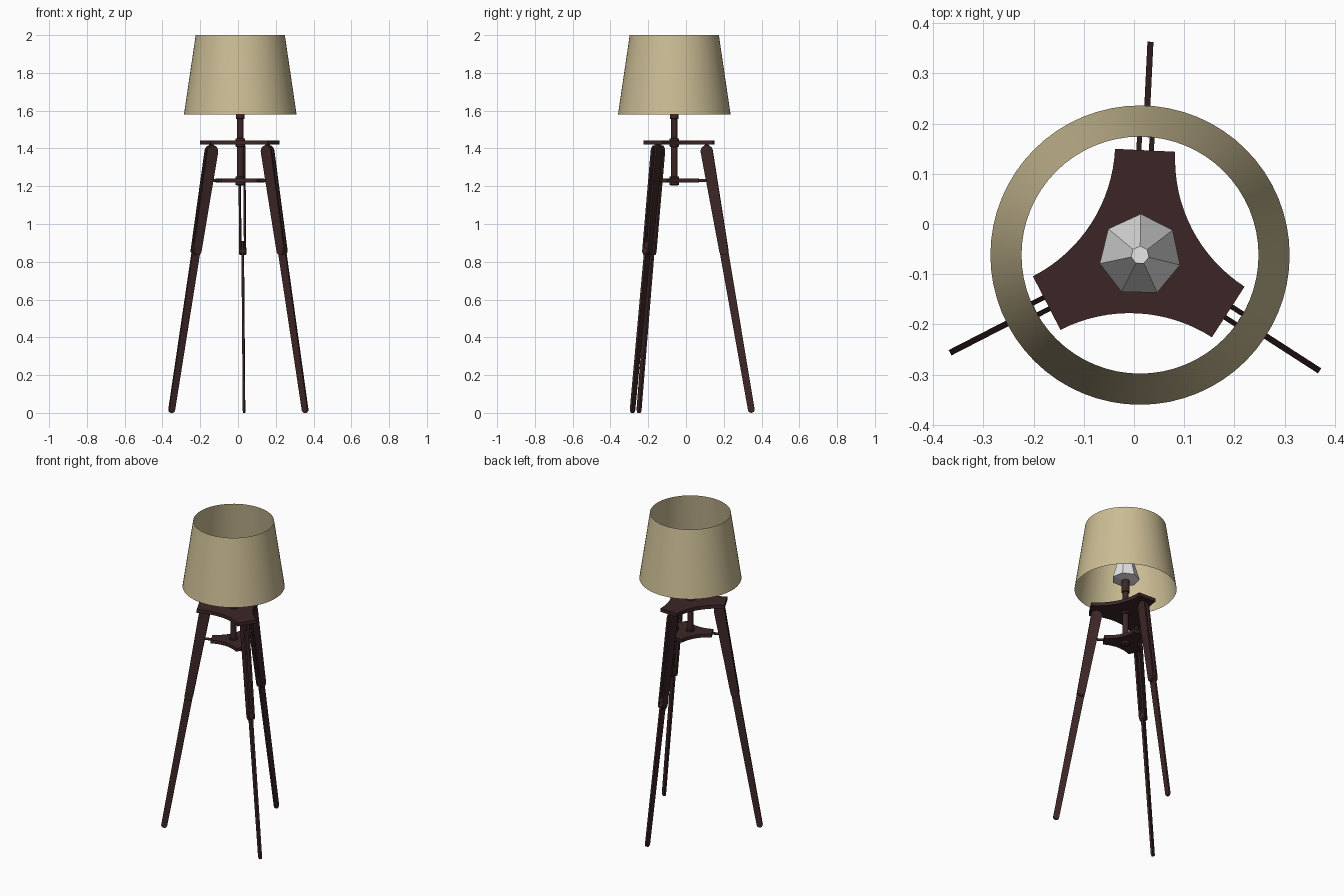
import bpy, bmesh, math
from math import sin, cos, pi, radians
from mathutils import Vector

if "Cube" in bpy.data.objects:
    bpy.data.objects.remove(bpy.data.objects["Cube"])

CX, CY = 0.012, -0.062                     # lamp axis
ANGLES = [radians(87.2 + 120 * k) for k in range(3)]
NAMES = ["back", "left", "right"]


def material(name, rgb):
    m = bpy.data.materials.new(name)
    m.diffuse_color = (*rgb, 1)
    m.use_nodes = True
    m.node_tree.nodes["Principled BSDF"].inputs["Base Color"].default_value = m.diffuse_color
    return m


WOOD = material("dark wood", (0.046, 0.019, 0.020))
FABRIC = material("beige fabric", (0.60, 0.51, 0.30))
WHITE = material("white bulb", (0.80, 0.80, 0.80))


def finish(name, bm, mat, angle=0.0, smooth=True):
    """Turn a bmesh into an object placed on the lamp axis."""
    bmesh.ops.recalc_face_normals(bm, faces=bm.faces)
    me = bpy.data.meshes.new(name)
    bm.to_mesh(me)
    bm.free()
    me.materials.append(mat)
    ob = bpy.data.objects.new(name, me)
    bpy.context.collection.objects.link(ob)
    ob.location = (CX, CY, 0)
    ob.rotation_euler.z = angle
    if smooth:
        bpy.ops.object.select_all(action='DESELECT')
        ob.select_set(True)
        bpy.context.view_layer.objects.active = ob
        bpy.ops.object.shade_smooth_by_angle(angle=radians(35))
    return ob


def prism(name, pts, push, mat, angle=0.0):
    """Extrude a closed outline along a vector."""
    bm = bmesh.new()
    face = bm.faces.new([bm.verts.new(p) for p in pts])
    ext = bmesh.ops.extrude_face_region(bm, geom=[face])
    verts = [v for v in ext["geom"] if isinstance(v, bmesh.types.BMVert)]
    bmesh.ops.translate(bm, vec=push, verts=verts)
    return finish(name, bm, mat, angle)


def lathe(name, profile, sides, mat, start=0.0, caps=True, smooth=True):
    """Revolve (radius, z) points around the lamp axis."""
    bm = bmesh.new()
    rings = [[bm.verts.new((r * cos(start + 2 * pi * i / sides),
                            r * sin(start + 2 * pi * i / sides), z))
              for i in range(sides)] for r, z in profile]
    for a, b in zip(rings, rings[1:]):
        for i in range(sides):
            j = (i + 1) % sides
            bm.faces.new((a[i], a[j], b[j], b[i]))
    if caps:
        bm.faces.new(rings[0])
        bm.faces.new(rings[-1])
    return finish(name, bm, mat, 0, smooth)


def board(name, p, rp, q, rq, offset, thick, angle):
    """Tapered board with rounded ends from p (top) to q, in the radial plane."""
    p, q = Vector(p), Vector(q)
    d = (p - q).normalized()
    n = Vector((d.y, -d.x))
    pts = []
    for c, r, s in ((p, rp, 1), (q, rq, -1)):
        for k in range(13):
            t = pi * k / 12
            v = c + s * r * (n * cos(t) + d * sin(t))
            pts.append((v.x, offset - thick / 2, v.y))
    return prism(name, pts, (0, thick, 0), WOOD, angle)


def rod(name, a, b, r, angle):
    """Cylinder between two points in the leg's local frame."""
    a, b = Vector(a), Vector(b)
    bm = bmesh.new()
    bmesh.ops.create_cone(bm, cap_ends=True, segments=16, radius1=r, radius2=r,
                          depth=(b - a).length)
    bm.transform((b - a).to_track_quat('Z', 'Y').to_matrix().to_4x4())
    bmesh.ops.translate(bm, vec=(a + b) / 2, verts=bm.verts)
    return finish(name, bm, WOOD, angle)


def tri_plate(name, scale, z, thick):
    """Three-armed plate with concave sides."""
    R, H, M = 0.209 * scale, 0.06 * scale, 0.116 * scale
    pts = []
    for a in ANGLES:
        u, t = Vector((cos(a), sin(a))), Vector((-sin(a), cos(a)))
        start = u * R + t * H
        b = a + 2 * pi / 3
        end = Vector((cos(b), sin(b))) * R - Vector((-sin(b), cos(b))) * H
        pts.append(u * R - t * H)
        # circular arc through start, mid and end
        m = a + pi / 3
        w, e = Vector((cos(m), sin(m))), (end - start).normalized()
        half = (end - start).length / 2
        sag = start.dot(w) - M
        rad = (half * half + sag * sag) / (2 * sag)
        c = w * (M + rad)
        span = math.asin(half / rad)
        for k in range(17):
            f = -span + 2 * span * k / 16
            pts.append(c - w * rad * cos(f) + e * rad * sin(f))
    return prism(name, [(p.x, p.y, z) for p in pts], (0, 0, thick), WOOD)


# Shade: open tapered drum
lathe("lamp_shade", [(0.298, 1.58), (0.236, 2.0)], 64, FABRIC, caps=False)

# Bulb: seven-sided faceted cone
lathe("bulb", [(0.022, 1.635), (0.082, 1.645), (0.018, 1.87)], 7, WHITE,
      start=radians(89), smooth=False)

# Central pole with collars and lamp socket
lathe("centre_pole", [(0.016, 1.203), (0.025, 1.208), (0.025, 1.250), (0.018, 1.252),
                      (0.018, 1.408), (0.025, 1.410), (0.025, 1.452), (0.017, 1.454),
                      (0.017, 1.555), (0.023, 1.558), (0.023, 1.655)], 24, WOOD)

# Tripod plates
tri_plate("top_plate", 1.0, 1.421, 0.022)
tri_plate("lower_plate", 0.62, 1.220, 0.021)

# Legs: two upper slats, one lower board between them, joints
TOP, FOOT = Vector((0.172, 1.385)), Vector((0.408, 0.0175))
JOINT = TOP.lerp(FOOT, 0.385)
for a, n in zip(ANGLES, NAMES):
    for s, side in ((-1, "a"), (1, "b")):
        board(f"{n}_leg_upper_slat_{side}", TOP, 0.032, JOINT, 0.024,
              s * 0.0125, 0.010, a)
    board(f"{n}_leg_lower_board", TOP.lerp(FOOT, 0.365), 0.023, FOOT, 0.0175, 0, 0.012, a)
    rod(f"{n}_leg_joint_bolt", (JOINT.x, -0.019, JOINT.y), (JOINT.x, 0.019, JOINT.y), 0.017, a)
    board(f"{n}_leg_hinge", (TOP.x, 1.412), 0.012, (TOP.x, 1.385), 0.012, 0, 0.016, a)
    rod(f"{n}_leg_stay", (0.11, 0, 1.23), (0.198, 0, 1.23), 0.0075, a)
